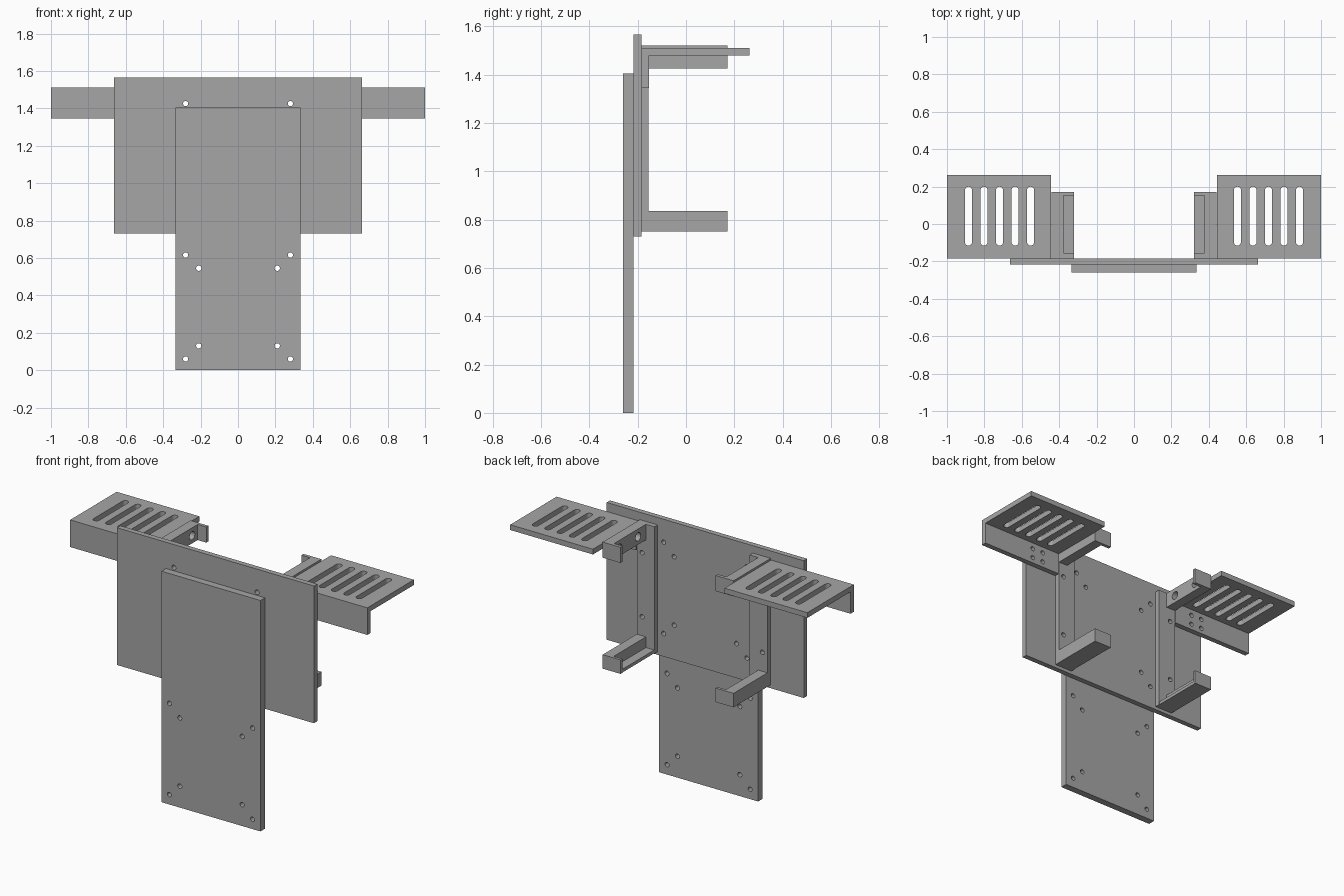
import bpy, bmesh, math
from mathutils import Vector

if "Cube" in bpy.data.objects:
    bpy.data.objects.remove(bpy.data.objects["Cube"])

grey = bpy.data.materials.new("plain_grey")
grey.diffuse_color = (0.38, 0.38, 0.38, 1)
grey.use_nodes = True
grey.node_tree.nodes["Principled BSDF"].inputs["Base Color"].default_value = grey.diffuse_color


def add_box(bm, x, y, z):
    """Box from (low, high) ranges on each axis."""
    made = bmesh.ops.create_cube(bm, size=1)["verts"]
    for v in made:
        v.co = Vector([(r[0] + r[1]) / 2 + c * (r[1] - r[0])
                       for r, c in zip((x, y, z), v.co)])


def add_slot(bm, centre, axis, radius, depth, length=0.0, sides=20):
    """Round prism along an axis, stretched along y when length is given."""
    ring = []
    for i in range(sides):
        a = 2 * math.pi * (i + 0.5) / sides
        u, w = radius * math.cos(a), radius * math.sin(a)
        ring.append((u, w + math.copysign(length / 2, w)))
    place = {"x": lambda u, w, d: (d, u, w),
             "y": lambda u, w, d: (u, d, w),
             "z": lambda u, w, d: (u, w, d)}[axis]
    lo, hi = [[bm.verts.new(Vector(centre) + Vector(place(u, w, d))) for u, w in ring]
              for d in (-depth / 2, depth / 2)]
    bm.faces.new(lo)
    bm.faces.new(hi)
    for i in range(sides):
        j = (i + 1) % sides
        bm.faces.new((lo[i], lo[j], hi[j], hi[i]))


def finish(bm, name):
    bmesh.ops.recalc_face_normals(bm, faces=bm.faces)
    mesh = bpy.data.meshes.new(name)
    bm.to_mesh(mesh)
    bm.free()
    obj = bpy.data.objects.new(name, mesh)
    bpy.context.collection.objects.link(obj)
    mesh.materials.append(grey)
    return obj


def part(name, box, holes=()):
    """One plate or block with drilled holes."""
    bm = bmesh.new()
    add_box(bm, *box)
    obj = finish(bm, name)
    if holes:
        bm = bmesh.new()
        for h in holes:
            add_slot(bm, *h)
        cutter = finish(bm, name + "_cutter")
        cutter.hide_render = True
        mod = obj.modifiers.new("holes", "BOOLEAN")
        mod.operation = "DIFFERENCE"
        mod.solver = "EXACT"
        mod.object = cutter
        bpy.context.view_layer.update()
        graph = bpy.context.evaluated_depsgraph_get()
        mesh = bpy.data.meshes.new_from_object(obj.evaluated_get(graph))
        obj.modifiers.clear()
        obj.data = mesh
        bpy.data.objects.remove(cutter)
    return obj


def bolt_pattern(y, base):
    """Eight screw holes in two mirrored rows."""
    spots = ((0.28, 0.06), (0.21, 0.13), (0.21, 0.545), (0.28, 0.615))
    return [((s * x, y, z + base), "y", 0.014, 0.1) for s in (-1, 1) for x, z in spots]


# Upright plates
part("front_plate", ((-0.333, 0.333), (-0.26, -0.217), (0, 1.405)), bolt_pattern(-0.24, 0))
part("back_plate", ((-0.663, 0.663), (-0.217, -0.185), (0.73, 1.565)), bolt_pattern(-0.2, 0.81))

for side, s in (("left", -1), ("right", 1)):
    def xr(a, b):
        return tuple(sorted((s * a, s * b)))

    # Upright of the clamp bracket
    part(side + "_bracket_upright", (xr(0.32, 0.44), (-0.185, -0.155), (0.75, 1.52)),
         [((s * 0.405, -0.17, z), "y", 0.014, 0.1) for z in (0.95, 1.34)])
    # Lower arm: solid outer rail, thin floor and end stop
    part(side + "_lower_rail", (xr(0.378, 0.44), (-0.155, 0.155), (0.75, 0.835)))
    part(side + "_lower_floor", (xr(0.322, 0.378), (-0.155, 0.155), (0.75, 0.77)))
    part(side + "_lower_stop", (xr(0.32, 0.44), (0.155, 0.172), (0.75, 0.835)))
    # Upper arm: drilled outer rail and end stop
    part(side + "_upper_rail", (xr(0.378, 0.44), (-0.155, 0.152), (1.425, 1.52)),
         [((s * 0.378, y, 1.472), "x", 0.025, 0.08) for y in (-0.08, 0.10)])
    part(side + "_upper_stop", (xr(0.32, 0.44), (0.152, 0.172), (1.425, 1.52)))
    # Slotted shelf with its mounting flange
    part(side + "_shelf", (xr(0.443, 1.0), (-0.185, 0.262), (1.478, 1.51)),
         [((s * (0.553 + 0.083 * i), 0.042, 1.495), "z", 0.019, 0.1, 0.277) for i in range(5)])
    part(side + "_shelf_flange", (xr(0.443, 1.0), (-0.185, -0.153), (1.345, 1.478)),
         [((s * x, -0.17, z), "y", 0.014, 0.1) for x in (0.565, 0.64) for z in (1.38, 1.44)])
